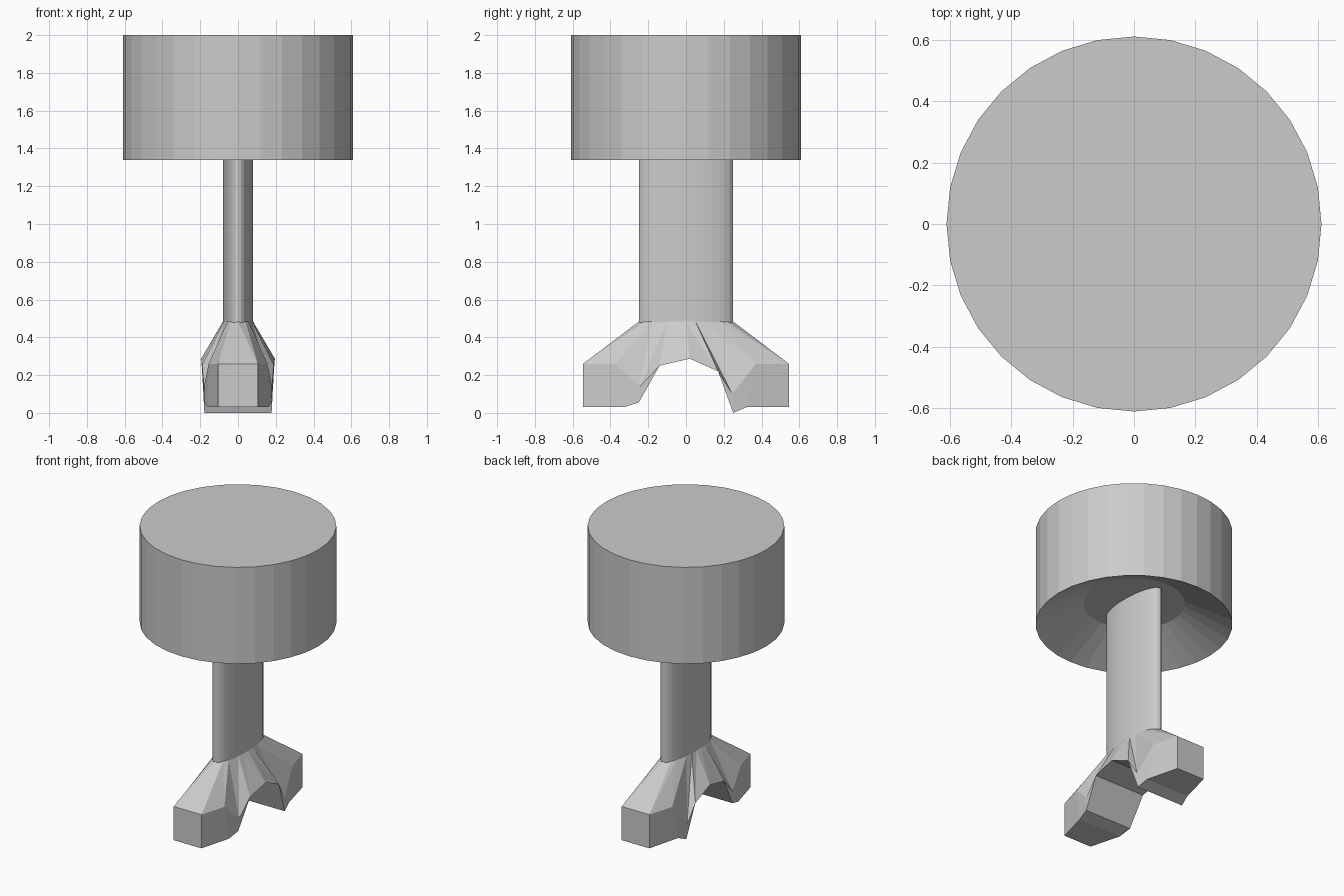
import bpy, bmesh
from math import sin, cos, pi, sqrt

if "Cube" in bpy.data.objects:
    bpy.data.objects.remove(bpy.data.objects["Cube"])


def finish(name, bm):
    bmesh.ops.remove_doubles(bm, verts=bm.verts[:], dist=1e-5)
    bmesh.ops.recalc_face_normals(bm, faces=bm.faces[:])
    me = bpy.data.meshes.new(name)
    bm.to_mesh(me)
    bm.free()
    ob = bpy.data.objects.new(name, me)
    bpy.context.collection.objects.link(ob)
    return ob


def loft(name, rings, sides):
    """Stack of elliptical rings (rx, ry, z), capped at both ends."""
    bm = bmesh.new()
    loops = [[bm.verts.new((rx * cos(2 * pi * i / sides), ry * sin(2 * pi * i / sides), z))
              for i in range(sides)] for rx, ry, z in rings]
    for a, b in zip(loops, loops[1:]):
        for i in range(sides):
            j = (i + 1) % sides
            bm.faces.new((a[i], a[j], b[j], b[i]))
    bm.faces.new(loops[0])
    bm.faces.new(loops[-1])
    return finish(name, bm)


# Head: wide drum with a conical hollow underneath
loft("head", [(0.61, 0.61, 2.0), (0.61, 0.61, 1.34), (0.315, 0.315, 1.49)], 32)

# Stem: thin elliptical column running up into the hollow
RX, RY, NECK = 0.08, 0.25, 0.483
loft("stem", [(RX, RY, NECK - 0.02), (RX, RY, 1.49)], 32)

# Base: stations along y -> neck y, shoulder (x, y, z), lower edge (x, y, z)
stations = [
    (-0.217, (0.105, -0.545, 0.26), (0.105, -0.545, 0.03)),
    (-0.18, (0.155, -0.37, 0.26), (0.163, -0.33, 0.03)),
    (-0.10, (0.18, -0.245, 0.14), (0.177, -0.25, 0.055)),
    (-0.05, (0.19, -0.14, 0.25), (0.19, -0.14, 0.25)),
    (0.0, (0.195, 0.02, 0.287), (0.195, 0.02, 0.287)),
    (0.05, (0.19, 0.17, 0.22), (0.19, 0.17, 0.22)),
    (0.10, (0.18, 0.245, 0.10), (0.178, 0.25, 0.0)),
    (0.18, (0.155, 0.37, 0.26), (0.163, 0.32, 0.03)),
    (0.217, (0.105, 0.545, 0.26), (0.105, 0.545, 0.03)),
]

bm = bmesh.new()


def face(*pts):
    clean = [p for i, p in enumerate(pts) if p != pts[i - 1]]
    if len(clean) > 2:
        bm.faces.new([bm.verts.new(p) for p in clean])


def flip(p):
    return (-p[0], p[1], p[2])


rows = [((RX * sqrt(1 - (y / RY) ** 2), y, NECK), s, b) for y, s, b in stations]
for (n0, s0, b0), (n1, s1, b1) in zip(rows, rows[1:]):
    for m in (lambda p: p, flip):
        face(m(n0), m(n1), m(s1))              # sloping shoulder
        face(m(n0), m(s1), m(s0))
        face(m(s0), m(s1), m(b1), m(b0))       # foot side wall
    face(b0, b1, flip(b1), flip(b0))           # arched underside

# Foot ends
for n, s, b in (rows[0], rows[-1]):
    tip = (0, RY if n[1] > 0 else -RY, NECK)
    face(s, flip(s), flip(b), b)
    face(tip, s, flip(s))
    face(tip, n, s)
    face(tip, flip(n), flip(s))

# Neck cap
neck = [r[0] for r in rows]
face((0, -RY, NECK), *neck, (0, RY, NECK), *[flip(p) for p in reversed(neck)])
finish("forked_base", bm)
